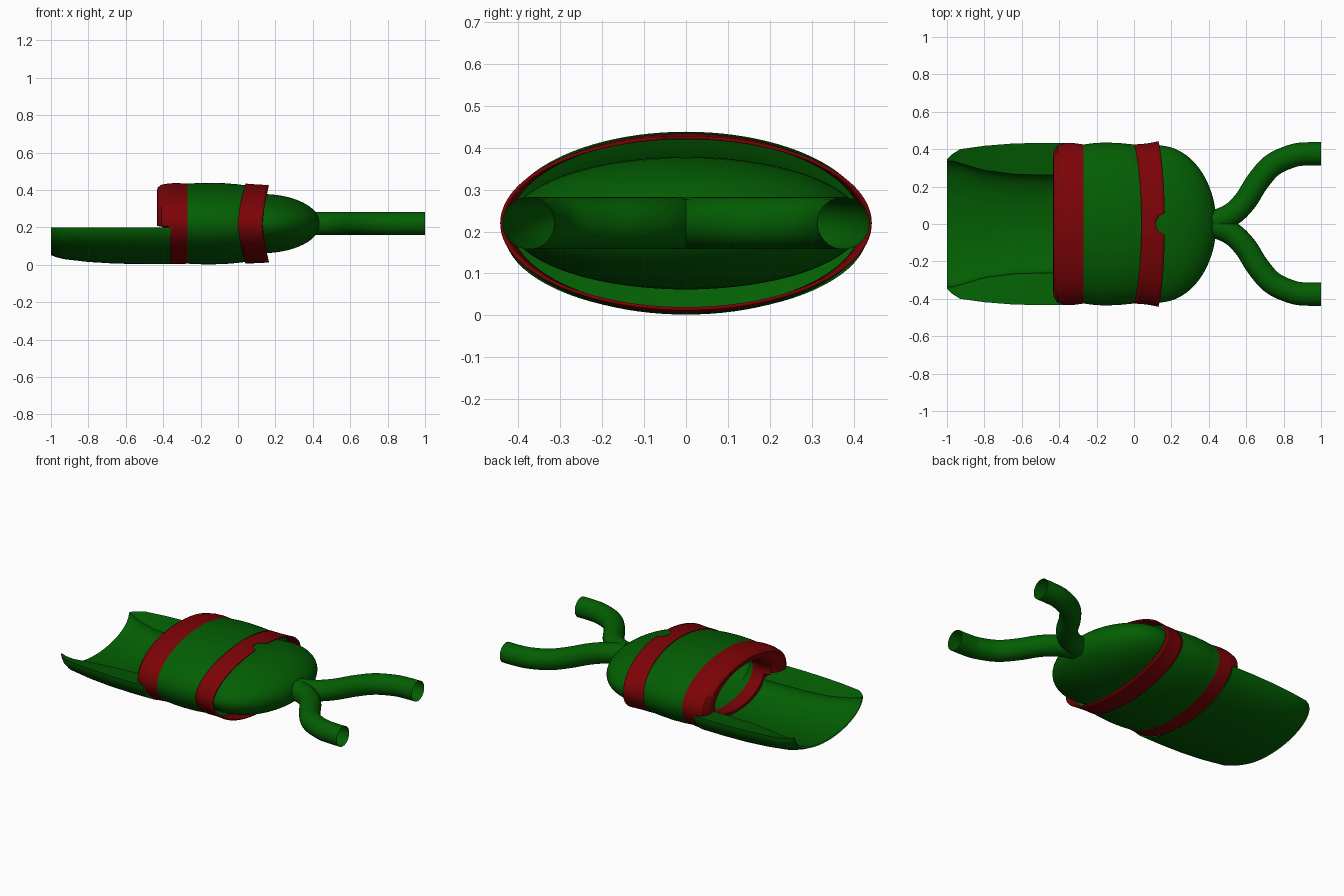
import bpy, bmesh, math
from mathutils import Vector

if "Cube" in bpy.data.objects:
    bpy.data.objects.remove(bpy.data.objects["Cube"])

CZ = 0.22  # height of the long axis


def material(name, rgb):
    m = bpy.data.materials.new(name)
    m.diffuse_color = (*rgb, 1)
    m.use_nodes = True
    m.node_tree.nodes["Principled BSDF"].inputs["Base Color"].default_value = m.diffuse_color
    return m


GREEN = material("dark green", (0.001, 0.112, 0.001))
RED = material("dark red", (0.2, 0.001, 0.002))


def skin(name, rings, closed, mats, red_rule=None, angle=35):
    """Bridge a list of equal-length point rings into one surface."""
    bm = bmesh.new()
    rows = [[bm.verts.new(p) for p in r] for r in rings]
    n = len(rows[0])
    for a, b in zip(rows, rows[1:]):
        for i in range(n if closed else n - 1):
            j = (i + 1) % n
            f = bm.faces.new((a[i], a[j], b[j], b[i]))
            if red_rule and red_rule(f.calc_center_median()):
                f.material_index = 1
    bmesh.ops.remove_doubles(bm, verts=bm.verts, dist=0.0004)
    bmesh.ops.recalc_face_normals(bm, faces=bm.faces)
    me = bpy.data.meshes.new(name)
    bm.to_mesh(me)
    bm.free()
    ob = bpy.data.objects.new(name, me)
    bpy.context.collection.objects.link(ob)
    for m in mats:
        me.materials.append(m)
    bpy.ops.object.select_all(action='DESELECT')
    ob.select_set(True)
    bpy.context.view_layer.objects.active = ob
    bpy.ops.object.shade_smooth_by_angle(angle=math.radians(angle))
    return ob


def ellipse(x, a, b, n=96):
    return [Vector((x, a * math.cos(2 * math.pi * i / n),
                    CZ + b * math.sin(2 * math.pi * i / n))) for i in range(n)]


# Hollow body with thick rolled lip; the lower lip stops at the trough
profile = [(0.07, 0.419, 0.203), (0.06, 0.40, 0.185), (0.045, 0.38, 0.16), (0.03, 0.36, 0.145),
           (-0.2, 0.36, 0.17), (-0.27, 0.285, 0.145),
           (-0.36, 0.265, 0.14), (-0.40, 0.28, 0.148), (-0.425, 0.32, 0.165),
           (-0.432, 0.36, 0.18), (-0.43, 0.39, 0.193), (-0.41, 0.42, 0.208),
           (-0.37, 0.432, 0.215), (-0.33, 0.434, 0.217), (-0.27, 0.425, 0.214),
           (-0.21, 0.433, 0.217), (-0.15, 0.436, 0.218), (-0.07, 0.432, 0.216),
           (0.0, 0.425, 0.21), (0.04, 0.42, 0.205), (0.07, 0.419, 0.203)]
rings = [ellipse(*p) for p in profile]
for r in rings:
    for p in r:
        if p.z < 0.2:
            p.x = max(p.x, -0.36)
skin("body_shell", rings, True, [GREEN, RED], lambda c: c.x < -0.27)

# Open trough: x, outer half width, bottom z, inner half width, floor thickness
trough = [(-1.0, 0.345, 0.052, 0.335, 0.008), (-0.97, 0.375, 0.04, 0.337, 0.02),
          (-0.93, 0.40, 0.03, 0.325, 0.03), (-0.8, 0.418, 0.015, 0.287, 0.04),
          (-0.65, 0.43, 0.006, 0.267, 0.045), (-0.5, 0.434, 0.004, 0.262, 0.05),
          (-0.36, 0.432, 0.004, 0.26, 0.06)]
rings = []
N = 40
for x, a, zb, w, t in trough:
    ring = []
    for i in range(N + 1):                      # outer half ellipse
        u = math.pi * i / N
        ring.append((x, a * math.cos(u), 0.2 - (0.2 - zb) * math.sin(u)))
    rim = 0.2 - 0.03 * min(1, (a - w) / 0.1)
    for i in range(N + 1):                      # inner floor
        u = math.pi * (1 - i / N)
        ring.append((x, w * math.cos(u), rim - (rim - zb - t) * math.sin(u)))
    rings.append(ring)
skin("open_trough", rings, True, [GREEN])

# Closing dome
dome = [(0.02, 0.405, 0.152), (0.08, 0.416, 0.156)]
for i in range(17):
    u = math.pi / 2 * i / 16
    k = max(math.cos(u), 0.0)
    dome.append((0.13 + 0.31 * math.sin(u), 0.42 * k, 0.158 * k))
skin("end_dome", [ellipse(*p) for p in dome], True, [GREEN])

# Flared band with a small notch on its top edge
M = 240
rings = []
for k in range(7):
    s = k / 6
    ring = []
    for i in range(M):
        u = 2 * math.pi * i / M
        q = abs(math.sin(u)) ** 1.5
        x0, x1 = 0.04 * q, 0.13 + 0.035 * q
        a = 0.426 + 0.017 * s * s
        b = 0.214 - 0.006 * s
        y = a * math.cos(u)
        if math.sin(u) > 0 and abs(y) < 0.055:
            x1 -= 0.85 * math.sqrt(0.055 ** 2 - y * y)
        ring.append((x0 + (x1 - x0) * s, y, CZ + b * math.sin(u)))
    rings.append(ring)
band = skin("flared_band", rings, True, [RED])
solid = band.modifiers.new("thickness", 'SOLIDIFY')
solid.thickness = 0.008
solid.offset = -1

# Forked tubes, open at the far ends
path = [(0.42, 0.012), (0.48, 0.03), (0.54, 0.065), (0.60, 0.13), (0.66, 0.225),
        (0.74, 0.315), (0.85, 0.365), (0.93, 0.375), (1.0, 0.376)]


def spline(pts, steps=6):
    out = []
    P = [Vector(p) for p in pts]
    P = [2 * P[0] - P[1]] + P + [2 * P[-1] - P[-2]]
    for i in range(1, len(P) - 2):
        a, b, c, d = P[i - 1:i + 3]
        for j in range(steps):
            t = j / steps
            out.append(0.5 * (2 * b + (c - a) * t + (2 * a - 5 * b + 4 * c - d) * t * t
                              + (3 * b - a - 3 * c + d) * t ** 3))
    return out + [P[-2]]


line = spline(path)
for side, label in ((1, "back"), (-1, "front")):
    rings = []
    for i, p in enumerate(line):
        d = (line[min(i + 1, len(line) - 1)] - line[max(i - 1, 0)]).normalized()
        if i == len(line) - 1:
            d = Vector((1, 0))
        ring = []
        for j in range(32):
            u = 2 * math.pi * j / 32
            c, s = 0.062 * math.cos(u), 0.062 * math.sin(u)
            ring.append((p.x - d.y * c, side * (p.y + d.x * c), CZ + s))
        rings.append(ring)
    skin(label + "_tube", rings, True, [GREEN])
